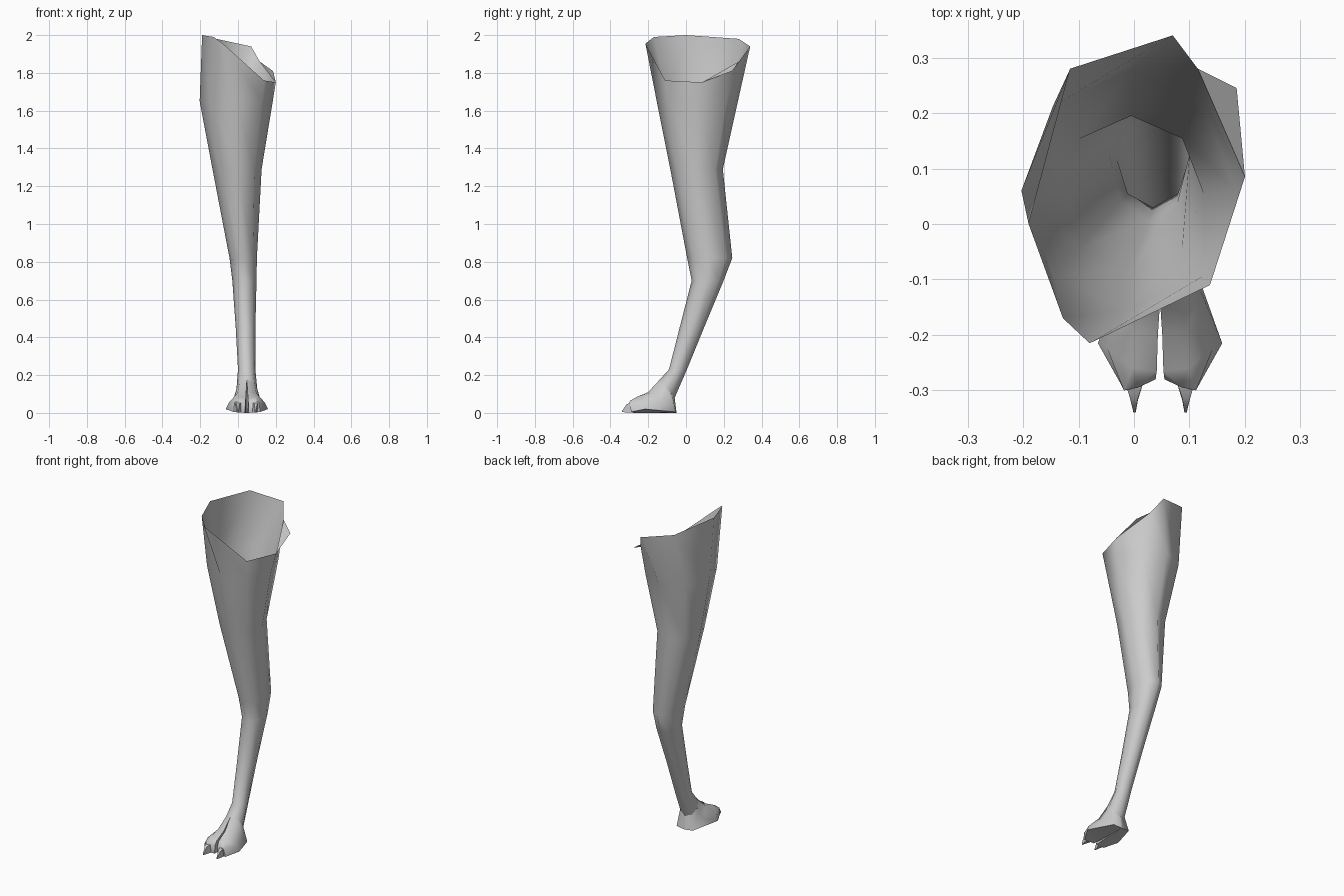
import bpy, bmesh, math
from math import sin, cos, pi

if "Cube" in bpy.data.objects:
    bpy.data.objects.remove(bpy.data.objects["Cube"])

XC = 0.047  # centre line of the foot


def loft(name, rings, cap_end=False, extra=None, parts=()):
    """Skin closed rings of equal point count; optional end cap and extra faces."""
    bm = bmesh.new()
    vs = [[bm.verts.new(p) for p in r] for r in rings]
    n = len(rings[0])
    for a, b in zip(vs, vs[1:]):
        for i in range(n):
            j = (i + 1) % n
            bm.faces.new((a[i], a[j], b[j], b[i]))
    if cap_end:
        bm.faces.new(vs[-1])
    if extra:
        extra(bm, vs)
    bmesh.ops.recalc_face_normals(bm, faces=bm.faces[:])
    me = bpy.data.meshes.new(name)
    bm.to_mesh(me)
    bm.free()
    ob = bpy.data.objects.new(name, me)
    bpy.context.collection.objects.link(ob)
    bpy.ops.object.select_all(action='DESELECT')
    ob.select_set(True)
    bpy.context.view_layer.objects.active = ob
    bpy.ops.object.shade_smooth_by_angle(angle=math.radians(60))
    return ob


def octagon(zf, zb, xl, xr, yf, yb):
    """Eight-sided ring starting at the front, running front-right-back-left."""
    cx, cy, cz = (xl + xr) / 2, (yf + yb) / 2, (zf + zb) / 2
    pts = []
    for k in range(8):
        a = k * pi / 4
        pts.append((cx + (xr - xl) / 2 * sin(a),
                    cy - (yb - yf) / 2 * cos(a),
                    cz + (zf - zb) / 2 * cos(a)))
    return pts


# leg: open slanted rim, then thigh, hock and ankle rings
rim = [(-.08, -.215, 1.955), (.137, -.11, 1.76), (.2, .085, 1.75), (.115, .28, 1.86),
       (.07, .34, 1.94), (-.115, .28, 1.98), (-.19, 0, 2.0), (-.128, -.17, 1.99)]
sizes = [(1.65, 1.65, -.203, .184, -.155, .275),
         (1.29, 1.29, -.135, .125, -.083, .195),
         (.82, .82, -.045, .10, .006, .245),
         (.70, .70, -.03, .098, .03, .199),
         (.45, .45, -.012, .092, -.034, .095),
         (.23, .23, 0, .092, -.09, .005),
         (.175, .08, -.008, .102, -.14, -.06)]


def flap(bm, vs):
    # loose skin triangle on the rim
    tip = bm.verts.new((.185, .245, 1.81))
    bm.faces.new((vs[0][2], tip, vs[0][3]))


loft("leg", [rim] + [octagon(*s) for s in sizes], extra=flap)

# toe sections swept from the ankle to the toe end:
# inner top, ridge, outer side, outer sole, inner sole
toe = [[(0, -.14, .175), (.039, -.128, .161), (.055, -.1, .1275), (.039, -.072, .094), (0, -.06, .08)],
       [(.004, -.2, .11), (.05, -.19, .105), (.075, -.125, .06), (.055, -.055, .005), (0, -.05, 0)],
       [(.006, -.265, .075), (.05, -.26, .085), (.095, -.225, .055), (.112, -.215, .02), (.004, -.2, 0)],
       [(.008, -.28, .05), (.04, -.295, .065), (.065, -.3, .055), (.07, -.29, .005), (.01, -.28, 0)]]
# claw: base quad running to a point
claw = [[(.03, -.285, .055), (.062, -.288, .055), (.056, -.288, .003), (.03, -.285, .003)],
        [(.04, -.315, .045), (.054, -.315, .045), (.052, -.318, .003), (.04, -.318, .003)],
        [(.044, -.338, .012), (.048, -.338, .012), (.048, -.34, .004), (.044, -.34, .004)]]

for side, s in (("left", -1), ("right", 1)):
    for part, secs in (("toe", toe), ("claw", claw)):
        loft(f"{side}_{part}",
             [[(XC + s * x, y, z) for x, y, z in r] for r in secs], cap_end=True)
